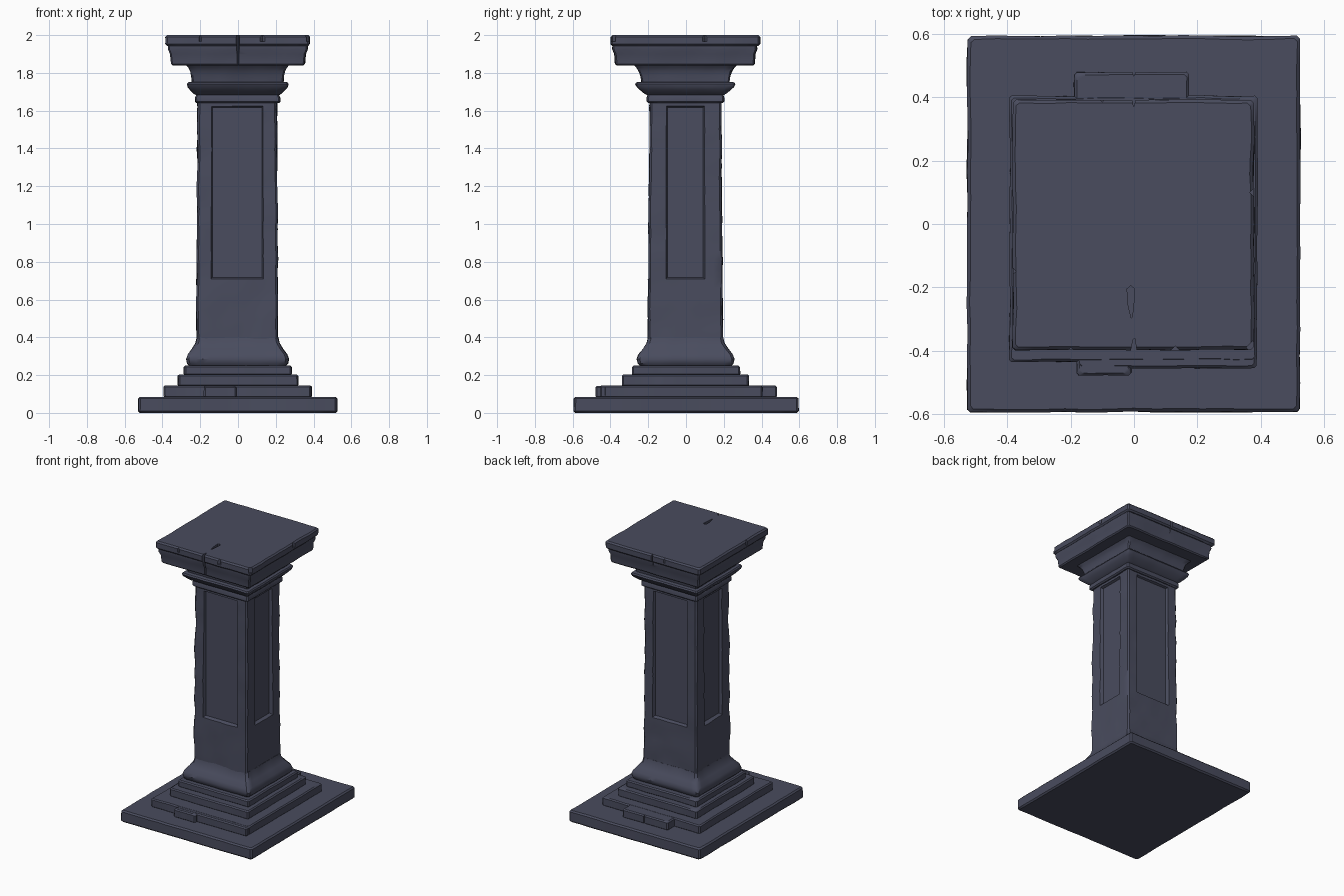
import bpy, bmesh, math
from mathutils import Vector, noise

cube = bpy.data.objects.get("Cube")
if cube:
    bpy.data.objects.remove(cube, do_unlink=True)

stone = bpy.data.materials.new("slate stone")
stone.use_nodes = True
COLOR = (0.067, 0.072, 0.112, 1)
stone.diffuse_color = COLOR
bsdf = stone.node_tree.nodes["Principled BSDF"]
bsdf.inputs["Base Color"].default_value = COLOR
bsdf.inputs["Roughness"].default_value = 0.8


def finish(name, bm):
    bmesh.ops.recalc_face_normals(bm, faces=bm.faces)
    mesh = bpy.data.meshes.new(name)
    bm.to_mesh(mesh)
    bm.free()
    mesh.materials.append(stone)
    obj = bpy.data.objects.new(name, mesh)
    bpy.context.collection.objects.link(obj)
    return obj


def smooth(obj):
    bpy.ops.object.select_all(action="DESELECT")
    obj.select_set(True)
    bpy.context.view_layer.objects.active = obj
    bpy.ops.object.shade_smooth_by_angle(angle=math.radians(35))


def outline(hx, hy, r, n):
    """Rectangle with chamfered corners and n spans along each side."""
    corners = [(hx - r, -hy), (hx, -hy + r), (hx, hy - r), (hx - r, hy),
               (-hx + r, hy), (-hx, hy - r), (-hx, -hy + r), (-hx + r, -hy)]
    points = []
    for i, a in enumerate(corners):
        a, b = Vector(a), Vector(corners[(i + 1) % 8])
        spans = n if i % 2 else 1
        points += [a.lerp(b, k / spans) for k in range(spans)]
    return points


def loft(name, rings, center=(0, 0), r=0.008, n=14, wear=0.004):
    """Stack of (z, half width, half depth) outlines with worn edges."""
    bm = bmesh.new()
    loops = []
    for z, hx, hy in rings:
        loop = []
        for p in outline(hx, hy, r, n):
            v = Vector((p.x + center[0], p.y + center[1], z))
            chip = wear * noise.noise(v * 9) + wear * 0.5 * noise.noise(v * 23)
            scale = 1 + chip / max(hx, hy)
            v.x = center[0] + p.x * scale
            v.y = center[1] + p.y * scale
            loop.append(bm.verts.new(v))
        loops.append(loop)
    for low, high in zip(loops, loops[1:]):
        for i in range(len(low)):
            j = (i + 1) % len(low)
            bm.faces.new((low[i], low[j], high[j], high[i]))
    bm.faces.new(loops[0][::-1])
    bm.faces.new(loops[-1])
    return finish(name, bm)


def slab(name, x0, x1, y0, y1, z0, z1, r=0.008):
    hx, hy = (x1 - x0) / 2, (y1 - y0) / 2
    rings = [(z0, hx - r, hy - r), (z0 + r, hx, hy),
             (z1 - r, hx, hy), (z1, hx - r, hy - r)]
    return loft(name, rings, ((x0 + x1) / 2, (y0 + y1) / 2), r)


def prism(name, base, top):
    """Closed solid between two matching outlines."""
    bm = bmesh.new()
    a = [bm.verts.new(p) for p in base]
    b = [bm.verts.new(p) for p in top]
    bm.faces.new(a)
    bm.faces.new(b[::-1])
    for i in range(len(a)):
        j = (i + 1) % len(a)
        bm.faces.new((a[i], b[i], b[j], a[j]))
    return finish(name, bm)


def carve(obj, cutter):
    mod = obj.modifiers.new("carve", "BOOLEAN")
    mod.object = cutter
    mod.operation = "DIFFERENCE"
    mod.solver = "EXACT"
    bpy.context.view_layer.objects.active = obj
    bpy.ops.object.modifier_apply(modifier=mod.name)
    bpy.data.objects.remove(cutter, do_unlink=True)


def crack(points, z0, z1):
    """Jagged upright cutter following an outline in plan."""
    return prism("crack_cutter", [(x, y, z0) for x, y in points],
                 [(x, y, z1) for x, y in points])


parts = []

# Stepped base
parts.append(slab("plinth", -0.527, 0.525, -0.595, 0.595, 0, 0.085, 0.01))
lower = slab("lower_step", -0.393, 0.39, -0.435, 0.405, 0.08, 0.145)
front_block = slab("front_step_block", -0.18, 0.388, -0.456, -0.3, 0.08, 0.144)
front_lip = slab("front_step_lip", -0.18, -0.01, -0.478, -0.32, 0.08, 0.143)
back_block = slab("back_step_block", -0.19, 0.172, 0.3, 0.48, 0.08, 0.144)
carve(back_block, crack([(-0.012, 0.5), (0, 0.466), (0.01, 0.5)], 0.07, 0.2))
parts += [lower, front_block, front_lip, back_block]
parts.append(slab("middle_step", -0.318, 0.318, -0.338, 0.333, 0.14, 0.203))
parts.append(slab("upper_step", -0.285, 0.283, -0.285, 0.285, 0.198, 0.25))

# Flared foot moulding
foot = [(0.245, 0.25, 0.238), (0.262, 0.266, 0.252), (0.285, 0.27, 0.257),
        (0.31, 0.262, 0.248), (0.34, 0.24, 0.225), (0.37, 0.222, 0.205),
        (0.4, 0.2155, 0.198)]
parts.append(loft("foot_moulding", foot, (-0.003, -0.002), 0.015))

# Shaft with a slight taper
levels = 24
shaft_rings = []
for i in range(levels + 1):
    t = i / levels
    shaft_rings.append((0.39 + 1.27 * t, 0.215 - 0.006 * t, 0.198 - 0.01 * t))
shaft = loft("shaft", shaft_rings, (-0.004, -0.003), 0.01, 10, 0.006)

# Sunken panels on all four sides
for k in range(4):
    angle = k * math.pi / 2
    surface, half = (0.194, 0.138) if k % 2 == 0 else (0.211, 0.102)
    loops = []
    for depth, grow in ((-0.02, -0.008), (0.03, 0.012)):
        w, lo, hi = half + grow, 0.71 - grow, 1.625 + grow
        ring = []
        for x, z in ((-w, lo), (w, lo), (w, hi), (-w, hi)):
            y = -(surface + depth)
            ring.append((x * math.cos(angle) - y * math.sin(angle) - 0.004,
                         x * math.sin(angle) + y * math.cos(angle) - 0.003, z))
        loops.append(ring)
    carve(shaft, prism("panel_cutter", *loops))
parts.append(shaft)

# Neck and capital mouldings
neck = [(1.64, 0.215, 0.195), (1.648, 0.224, 0.204), (1.67, 0.224, 0.204),
        (1.682, 0.218, 0.2), (1.69, 0.232, 0.216), (1.71, 0.252, 0.24),
        (1.725, 0.264, 0.256), (1.74, 0.268, 0.264), (1.75, 0.262, 0.258),
        (1.753, 0.242, 0.232), (1.785, 0.245, 0.238), (1.81, 0.25, 0.247),
        (1.828, 0.26, 0.258), (1.845, 0.275, 0.275)]
parts.append(loft("capital_moulding", neck, (-0.002, -0.003)))

# Cap in two tiers, split by cracks at the middle
under = loft("cap_band", [(1.84, 0.345, 0.36), (1.848, 0.353, 0.368),
                          (1.9, 0.358, 0.372), (1.925, 0.368, 0.382),
                          (1.95, 0.368, 0.382)], (0, -0.006))
cap = slab("cap_slab", -0.383, 0.379, -0.398, 0.393, 1.943, 2.0, 0.01)
front_split = [(-0.014, -0.42), (-0.003, -0.365), (0.002, -0.36), (0.012, -0.42)]
back_split = [(-0.012, 0.42), (-0.001, 0.37), (0.012, 0.42)]
for piece in (under, cap):
    carve(piece, crack(front_split, 1.8, 2.05))
    carve(piece, crack(back_split, 1.8, 2.05))
carve(cap, crack([(-0.022, -0.205), (-0.018, -0.26), (-0.008, -0.3), (-0.002, -0.27),
                  (0.002, -0.205), (-0.01, -0.195)], 1.982, 2.05))
# Broken rim and chipped corners
for x, y, s in ((0.13, -0.4, 0.014), (-0.2, -0.4, 0.01), (0.38, 0.1, 0.014),
                (-0.383, -0.15, 0.01), (0.375, -0.39, 0.02), (-0.1, 0.396, 0.01)):
    carve(cap, crack([(x - s, y), (x, y - s), (x + s, y), (x, y + s)], 1.965, 2.05))
parts += [under, cap]

for part in parts:
    smooth(part)
